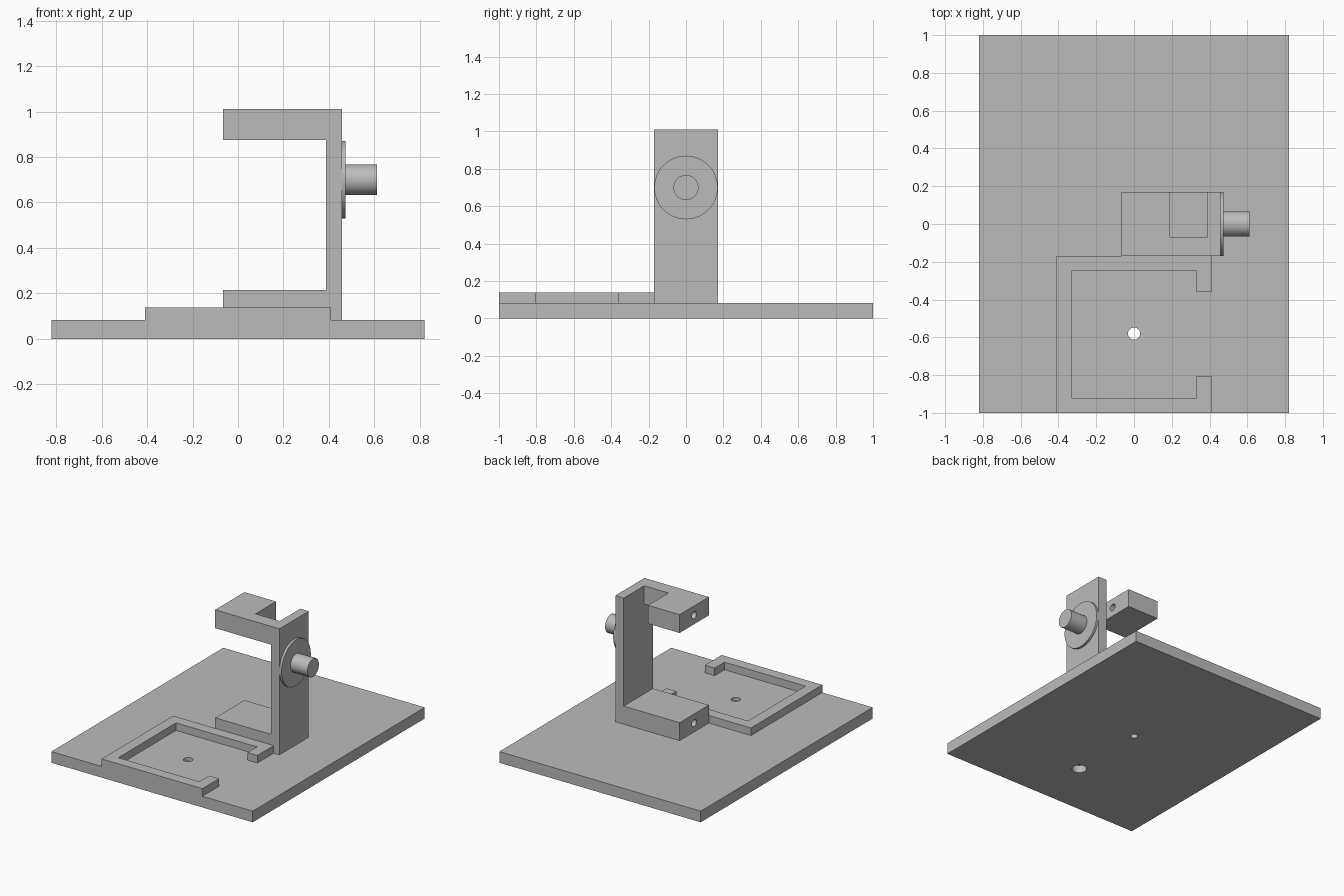
import bpy, bmesh, math
from mathutils import Matrix, Vector

old = bpy.data.objects.get("Cube")
if old:
    bpy.data.objects.remove(old, do_unlink=True)

grey = bpy.data.materials.new("plain grey")
grey.use_nodes = True
colour = (0.5, 0.5, 0.5, 1)
grey.diffuse_color = colour
grey.node_tree.nodes["Principled BSDF"].inputs["Base Color"].default_value = colour


def finish(bm, name):
    bmesh.ops.recalc_face_normals(bm, faces=bm.faces)
    mesh = bpy.data.meshes.new(name)
    bm.to_mesh(mesh)
    bm.free()
    mesh.materials.append(grey)
    ob = bpy.data.objects.new(name, mesh)
    bpy.context.collection.objects.link(ob)
    return ob


def box(name, lo, hi):
    bm = bmesh.new()
    lo, hi = Vector(lo), Vector(hi)
    place = Matrix.Translation((lo + hi) / 2) @ Matrix.Diagonal((*(hi - lo), 1))
    bmesh.ops.create_cube(bm, size=1, matrix=place)
    return finish(bm, name)


def prism(name, points, offset):
    """Extrude a closed outline of 3D points along an offset."""
    bm = bmesh.new()
    face = bm.faces.new([bm.verts.new(p) for p in points])
    solid = bmesh.ops.extrude_face_region(bm, geom=[face], use_keep_orig=True)
    moved = [v for v in solid["geom"] if isinstance(v, bmesh.types.BMVert)]
    bmesh.ops.translate(bm, verts=moved, vec=offset)
    return finish(bm, name)


def cylinder(name, start, end, radius):
    start, end = Vector(start), Vector(end)
    axis = end - start
    turn = Vector((0, 0, 1)).rotation_difference(axis).to_matrix().to_4x4()
    bm = bmesh.new()
    bmesh.ops.create_cone(bm, cap_ends=True, segments=48, radius1=radius,
                          radius2=radius, depth=axis.length,
                          matrix=Matrix.Translation((start + end) / 2) @ turn)
    return finish(bm, name)


def activate(ob):
    bpy.ops.object.select_all(action='DESELECT')
    ob.select_set(True)
    bpy.context.view_layer.objects.active = ob


def cut(ob, cutter):
    cutter.hide_render = True
    mod = ob.modifiers.new("cut", 'BOOLEAN')
    mod.operation, mod.solver, mod.object = 'DIFFERENCE', 'EXACT', cutter
    activate(ob)
    bpy.ops.object.modifier_apply(modifier=mod.name)
    bpy.data.objects.remove(cutter, do_unlink=True)


TOP = 0.082    # top of the base plate
W = 0.17       # half width of the bracket

# Base plate with a counterbored drain hole and a central screw hole
base = box("base_plate", (-0.82, -1, 0), (0.82, 1, TOP))
cut(base, cylinder("drain_cutter", (0, -0.58, -0.1), (0, -0.58, 0.2), 0.032))
cut(base, cylinder("bore_cutter", (0, -0.58, -0.1), (0, -0.58, 0.055), 0.05))
cut(base, cylinder("screw_cutter", (0, 0, -0.1), (0, 0, 0.2), 0.025))

# Raised tray rim, open on its left side
rim = [(0.41, -0.36), (0.41, -0.17), (-0.41, -0.17), (-0.41, -1), (0.41, -1),
       (0.41, -0.805), (0.33, -0.805), (0.33, -0.92), (-0.33, -0.92),
       (-0.33, -0.25), (0.33, -0.25), (0.33, -0.36)]
tray = prism("tray_rim", [(x, y, TOP) for x, y in rim], (0, 0, 0.138 - TOP))

# C-shaped bracket
side = [(-0.067, TOP), (0.457, TOP), (0.457, 1.01), (-0.067, 1.01),
        (-0.067, 0.875), (0.388, 0.875), (0.388, 0.215), (-0.067, 0.215)]
bracket = prism("bracket", [(x, -W, z) for x, z in side], (0, 2 * W, 0))
cut(bracket, box("notch_cutter", (0.19, -0.068, 0.8), (0.388, 0.3, 1.1)))
for z in (0.148, 0.942):
    cut(bracket, cylinder("pin_cutter", (-0.1, 0, z), (0.25, 0, z), 0.026))
cut(bracket, cylinder("screw_cutter", (0, 0, 0.05), (0, 0, 0.148), 0.025))

# Round flange and shaft on the outer face of the post
flange = cylinder("flange", (0.457, 0, 0.7), (0.474, 0, 0.7), W)
shaft = cylinder("shaft", (0.474, 0, 0.7), (0.612, 0, 0.7), 0.067)

for ob in (base, bracket, flange, shaft):
    activate(ob)
    bpy.ops.object.shade_smooth_by_angle(angle=math.radians(30))
